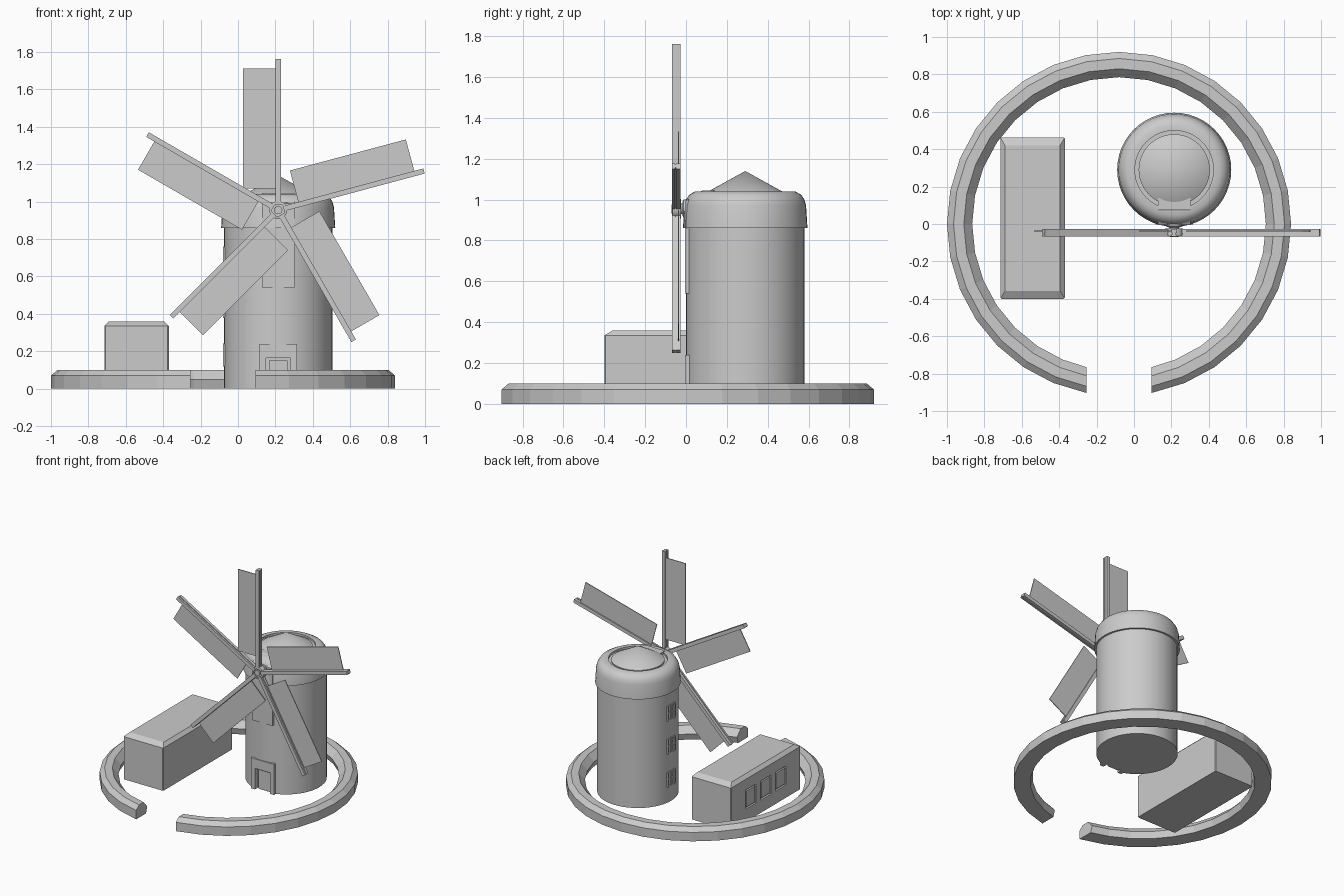
import bpy, bmesh, math
from mathutils import Matrix, Vector

if "Cube" in bpy.data.objects:
    bpy.data.objects.remove(bpy.data.objects["Cube"])

CX, CY = 0.215, 0.29          # tower axis
HZ = 0.955                    # sail axle height


def finish(name, bm, smooth=False):
    bmesh.ops.recalc_face_normals(bm, faces=bm.faces)
    me = bpy.data.meshes.new(name)
    bm.to_mesh(me)
    bm.free()
    ob = bpy.data.objects.new(name, me)
    bpy.context.collection.objects.link(ob)
    if smooth:
        bpy.ops.object.select_all(action='DESELECT')
        ob.select_set(True)
        bpy.context.view_layer.objects.active = ob
        bpy.ops.object.shade_smooth_by_angle(angle=math.radians(30))
    return ob


def add_box(bm, x, y, z, mat=Matrix()):
    lo, hi = Vector((x[0], y[0], z[0])), Vector((x[1], y[1], z[1]))
    m = mat @ Matrix.Translation((lo + hi) / 2) @ Matrix.Diagonal((*(hi - lo), 1))
    return bmesh.ops.create_cube(bm, size=1, matrix=m)['verts']


def boxes(name, items, mat=Matrix()):
    bm = bmesh.new()
    for b in items:
        add_box(bm, *b, mat)
    return finish(name, bm)


def lathe(name, profile, mat, n=48):
    """Revolve (radius, height) points about local z."""
    bm = bmesh.new()
    vs = [bm.verts.new((r, 0, h)) for r, h in profile]
    es = [bm.edges.new(p) for p in zip(vs, vs[1:])]
    bmesh.ops.spin(bm, geom=vs + es, cent=(0, 0, 0), axis=(0, 0, 1),
                   angle=2 * math.pi, steps=n)
    bmesh.ops.remove_doubles(bm, verts=bm.verts, dist=1e-5)
    bm.transform(mat)
    return finish(name, bm, True)


def cut(ob, items):
    cutter = boxes("cutter", items)
    cutter.hide_render = True
    mod = ob.modifiers.new("cut", 'BOOLEAN')
    mod.operation, mod.object, mod.solver = 'DIFFERENCE', cutter, 'EXACT'
    bpy.context.view_layer.objects.active = ob
    bpy.ops.object.modifier_apply(modifier=mod.name)
    bpy.data.objects.remove(cutter)


# open ring wall with a straight-cut gap at the front
section = [(0.80, 0), (0.92, 0), (0.92, 0.07), (0.885, 0.10), (0.83, 0.10), (0.785, 0.05)]
bm = bmesh.new()
rings = []
for i in range(31):
    a = math.radians(-90 + 11.25 * (i + 1))
    ring = []
    for r, h in section:
        x, y = r * math.cos(a), r * math.sin(a)
        if i in (0, 30):
            x = math.copysign(0.173, x)
            y = -math.sqrt(r * r - x * x)
        ring.append(bm.verts.new((x - 0.08, y, h)))
    rings.append(ring)
for p, q in zip(rings, rings[1:]):
    for j in range(6):
        k = (j + 1) % 6
        bm.faces.new((p[j], p[k], q[k], q[j]))
bm.faces.new(rings[0])
bm.faces.new(rings[-1])
finish("ring_wall", bm)

# tower body with a door recess
axis = Matrix.Translation((CX, CY, 0))
tower = lathe("tower", [(0, 0), (0.29, 0), (0.29, 0.88), (0, 0.88)], axis)
cut(tower, [((0.15, 0.28), (-0.05, 0.035), (-0.05, 0.165))])

# rounded cap and conical roof
lathe("cap", [(0.285, 0.86), (0.305, 0.86), (0.298, 0.97), (0.29, 1.0), (0.273, 1.025),
              (0.245, 1.04), (0.21, 1.04), (0.21, 1.025), (0, 1.025)], axis)
lathe("roof_cone", [(0, 1.02), (0.19, 1.02), (0.19, 1.035), (0, 1.14)], axis)

# door surround and door leaf
boxes("door_surround", [((0.115, 0.15), (-0.004, 0.06), (0, 0.24)),
                        ((0.28, 0.315), (-0.004, 0.06), (0, 0.24)),
                        ((0.15, 0.28), (-0.004, 0.06), (0.165, 0.24))])
boxes("door", [((0.165, 0.265), (0.02, 0.05), (0, 0.15))])

# raised panel below the axle
boxes("front_panel", [((0.127, 0.303), (-0.006, 0.06), (0.54, 0.87))])

# axle housing with sloped front
bm = bmesh.new()
face = bm.faces.new([bm.verts.new((0.127, y, z)) for y, z in
                     [(-0.006, 0.87), (-0.006, 0.99), (0.08, 1.045), (0.14, 1.045), (0.14, 0.87)]])
out = bmesh.ops.extrude_face_region(bm, geom=[face])['geom']
bmesh.ops.translate(bm, vec=(0.176, 0, 0), verts=[v for v in out if isinstance(v, bmesh.types.BMVert)])
bm.faces.ensure_lookup_table()
finish("axle_housing", bm)

# axle and hub, pointing to the front
front = Matrix.Translation((CX, 0, HZ)) @ Matrix.Rotation(math.pi / 2, 4, 'X')
lathe("axle", [(0, -0.04), (0.045, -0.04), (0.045, 0.012), (0.025, 0.02), (0.025, 0.03), (0, 0.03)], front, 24)
lathe("hub", [(0, 0.025), (0.048, 0.025), (0.048, 0.065), (0.034, 0.068), (0.034, 0.058),
              (0.022, 0.058), (0.022, 0.07), (0, 0.07)], front, 24)

# five sails, 75 degrees apart
for i in range(5):
    a = math.radians(90 - 75 * i)
    m = Matrix.Translation((CX, 0, HZ)) @ Matrix.Rotation(-a, 4, 'Y')
    boxes(f"sail_arm_{i + 1}", [((0.03, 0.807), (-0.068, -0.055), (-0.014, 0.014)),
                                ((0.03, 0.807), (-0.055, -0.048), (-0.008, 0.008)),
                                ((0.03, 0.807), (-0.048, -0.026), (-0.014, 0.014))], m)
    boxes(f"sail_{i + 1}", [((0.115, 0.757), (-0.040, -0.034), (0.005, 0.188))], m)

# tower windows on the left side
for i, z in enumerate((0.18, 0.44, 0.70)):
    w, h = 0.044, 0.055
    ys = [CY - w, CY, CY + w]
    zs = [z - h, z, z + h]
    bars = [((-0.080, -0.05), (y - 0.006, y + 0.006), (z - h, z + h)) for y in ys]
    bars += [((-0.079, -0.05), (CY - w, CY + w), (q - 0.006, q + 0.006)) for q in zs]
    boxes(f"tower_window_{i + 1}", bars)

# long outbuilding with chamfered roof edges
bm = bmesh.new()
vs = add_box(bm, (-0.715, -0.37), (-0.40, 0.463), (0, 0.36))
for v in vs:
    if v.co.z > 0.3:
        v.co.z = 0.335
top = [f for f in bm.faces if f.calc_center_median().z > 0.3]
geom = bmesh.ops.extrude_face_region(bm, geom=top)['geom']
bmesh.ops.delete(bm, geom=top, context='FACES_ONLY')
for v in [g for g in geom if isinstance(g, bmesh.types.BMVert)]:
    v.co.x += math.copysign(0.025, -0.5425 - v.co.x)
    v.co.y += math.copysign(0.042, 0.03 - v.co.y)
    v.co.z = 0.36
bmesh.ops.bevel(bm, geom=[e for e in bm.edges if abs(e.verts[0].co.z - e.verts[1].co.z) > 0.3],
                offset=0.006, segments=1, affect='EDGES')
shed = finish("outbuilding", bm)

# three recessed windows with thin frames on the outer side
spans = [(c - 0.065, c + 0.065) for c in (0.215, 0.03, -0.155)]
cut(shed, [((-0.75, -0.70), s, (0.10, 0.25)) for s in spans])
for i, (p, q) in enumerate(spans):
    boxes(f"outbuilding_window_{i + 1}", [((-0.713, -0.70), (p + 0.012, q - 0.012), (0.112, 0.238))])
